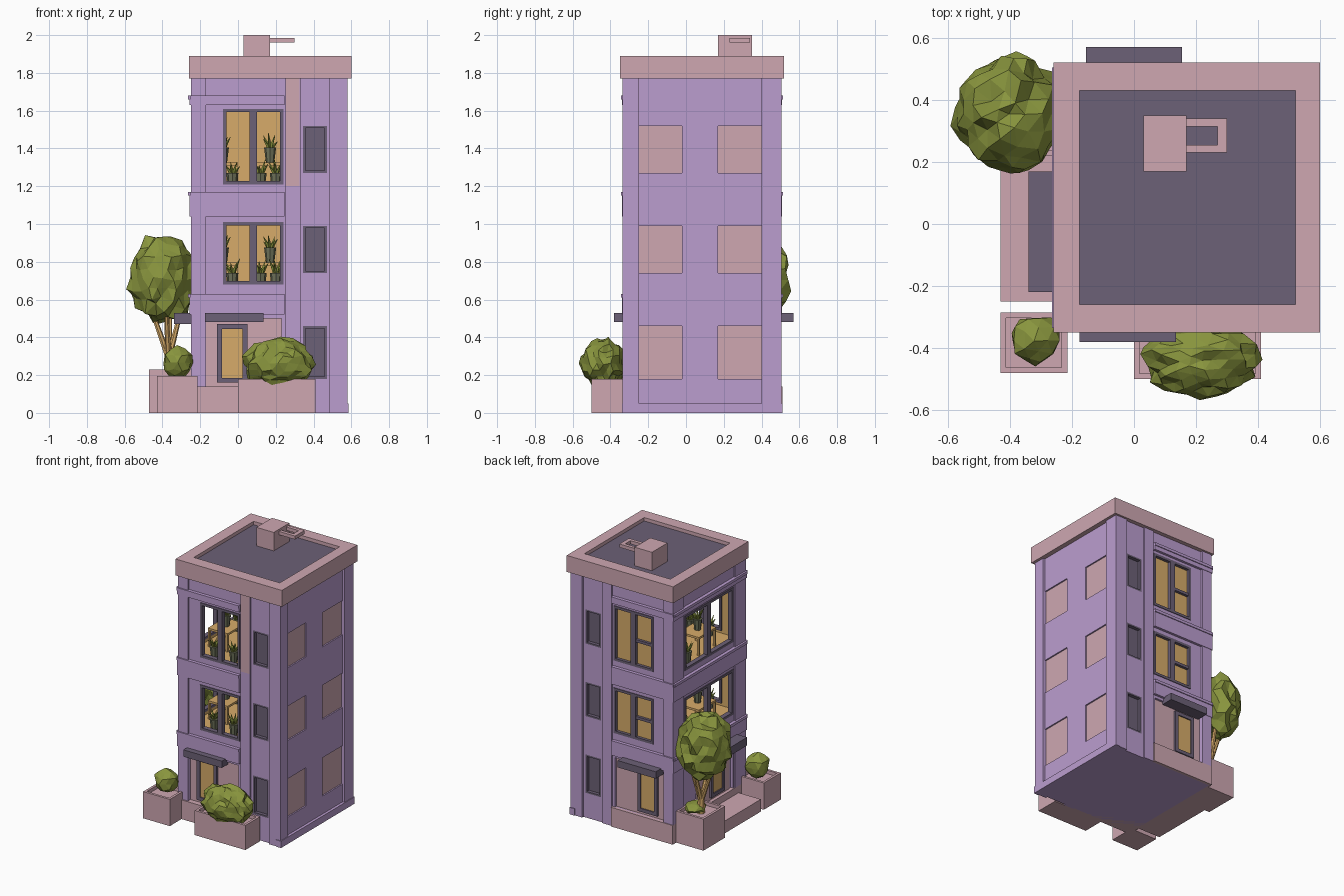
import bpy, bmesh, random, math
from mathutils import Matrix, Vector

if "Cube" in bpy.data.objects:
    bpy.data.objects.remove(bpy.data.objects["Cube"])

random.seed(4)


def mat(name, r, g, b):
    m = bpy.data.materials.new(name)
    m.diffuse_color = tuple((c / 255) ** 2.2 for c in (r, g, b)) + (1,)
    m.use_nodes = True
    m.node_tree.nodes["Principled BSDF"].inputs["Base Color"].default_value = m.diffuse_color
    return m


PURPLE = mat("lilac wall", 186, 156, 206)
PINK = mat("dusty pink stone", 205, 166, 176)
DARK = mat("dark slate", 108, 97, 118)
AMBER = mat("amber interior", 214, 170, 105)
GREEN = mat("leaf green", 136, 148, 64)
POT = mat("pot grey green", 112, 116, 92)


def finish(name, bm, m):
    me = bpy.data.meshes.new(name)
    bm.to_mesh(me)
    bm.free()
    me.materials.append(m)
    ob = bpy.data.objects.new(name, me)
    bpy.context.collection.objects.link(ob)
    return ob


def boxes(name, items, m):
    """One object made of boxes (x0, x1, y0, y1, z0, z1)."""
    bm = bmesh.new()
    for x0, x1, y0, y1, z0, z1 in items:
        mx = Matrix.Translation(((x0 + x1) / 2, (y0 + y1) / 2, (z0 + z1) / 2))
        mx = mx @ Matrix.Diagonal((abs(x1 - x0), abs(y1 - y0), z1 - z0, 1))
        bmesh.ops.create_cube(bm, size=1, matrix=mx)
    return finish(name, bm, m)


def on(side, u0, u1, d0, d1, z0, z1):
    """Box on a facade: u along the wall, d outward from the wall plane."""
    if side == "front":
        return (u0, u1, -0.32 - d1, -0.32 - d0, z0, z1)
    if side == "back":
        return (u0, u1, 0.49 + d0, 0.49 + d1, z0, z1)
    if side == "left":
        return (-0.24 - d1, -0.24 - d0, u0, u1, z0, z1)
    return (0.565 + d0, 0.565 + d1, u0, u1, z0, z1)


def frame(side, u0, u1, z0, z1, t=0.018, mid=None, d=(-0.03, 0.005)):
    a = [on(side, u0, u0 + t, *d, z0, z1), on(side, u1 - t, u1, *d, z0, z1),
         on(side, u0 + t, u1 - t, *d, z0, z0 + t), on(side, u0 + t, u1 - t, *d, z1 - t, z1)]
    if mid is not None:
        a.append(on(side, mid - 0.02, mid + 0.02, *d, z0 + t, z1 - t))
    return a


big = [(0.68, 1.01), (1.21, 1.61)]               # main window heights
small = [(0.18, 0.46), (0.74, 0.99), (1.27, 1.52)]  # side window heights
bay = {"front": (-0.08, 0.24), "back": (-0.08, 0.24), "left": (-0.2, 0.36)}
rooms = [(0.66, 1.03), (1.19, 1.63)]

# body with rooms and openings cut out
body = boxes("building_body", [(-0.24, 0.565, -0.32, 0.49, 0, 1.8)], PURPLE)
body.data.materials.append(AMBER)
room_cut = boxes("room_cutter", [(-0.21, 0.26, -0.30, 0.45, a, b) for a, b in rooms], PURPLE)
holes = []
for s, (u0, u1) in bay.items():
    depth = -0.02 if s == "back" else -0.08
    holes += [on(s, u0, u1, depth, 0.1, a, b) for a, b in big]
    lo = -0.18 if s != "left" else -0.2
    holes.append(on(s, lo, 0.23, -0.02, 0.1, 0.14, 0.5))
for a, b in small:
    holes += [on(s, 0.345, 0.47, -0.03, 0.1, a, b) for s in ("front", "back")]
    holes += [on("right", u, u + 0.23, -0.015, 0.1, a, b) for u in (-0.25, 0.17)]
hole_cut = boxes("opening_cutter", holes, PURPLE)
bpy.context.view_layer.objects.active = body
for c in (room_cut, hole_cut):
    c.hide_render = True
    md = body.modifiers.new("cut", "BOOLEAN")
    md.operation, md.solver, md.object = "DIFFERENCE", "EXACT", c
    bpy.ops.object.modifier_apply(modifier=md.name)
    bpy.data.objects.remove(c)
for p in body.data.polygons:
    x, y, z = p.center
    inside = -0.215 < x < 0.265 and -0.305 < y < 0.455 and any(a - .01 < z < b + .01 for a, b in rooms)
    p.material_index = 1 if inside else 0

# corner piers, bay bands and wall strips
trim = [(-0.25, -0.17, -0.335, -0.3, 0.14, 1.77), (-0.25, -0.22, -0.335, -0.21, 0.14, 1.77),
        (-0.25, -0.17, 0.47, 0.505, 0.14, 1.77), (-0.25, -0.22, 0.38, 0.505, 0.14, 1.77)]
for s in ("front", "back"):
    trim += [on(s, 0.485, 0.58, -0.02, 0.015, 0, 1.77), on(s, 0.25, 0.33, -0.02, 0.01, 0, 1.77)]
for u0, u1 in ((-0.335, -0.25), (0.4, 0.505)):
    trim.append(on("right", u0, u1, -0.02, 0.015, 0, 1.77))
trim += [on("right", -0.34, 0.51, -0.02, 0.02, 0, 0.05)]
for z0, z1 in ((0.52, 0.63), (1.04, 1.17), (1.63, 1.68)):
    for s, (u0, u1) in {"front": (-0.255, 0.245), "back": (-0.255, 0.245), "left": (-0.335, 0.505)}.items():
        trim.append(on(s, u0, u1, -0.01, 0.018, z0, z1))
        trim.append(on(s, u0, u1, -0.01, 0.024, z1 - 0.02, z1))
boxes("wall_trim", trim, PURPLE)
boxes("front_strip", [on("front", 0.255, 0.325, 0.008, 0.014, 1.2, 1.77)], PINK)

# blank panels, narrow dark windows and entrance panels
boxes("blank_windows", [on("right", u, u + 0.23, -0.018, -0.01, a, b)
                        for a, b in small for u in (-0.25, 0.17)], PINK)
dark, panel, glow = [], [], []
for s in ("front", "back"):
    for a, b in small:
        dark += [on(s, 0.345, 0.47, -0.033, -0.025, a, b)] + frame(s, 0.345, 0.47, a, b, 0.012, None, (-0.03, 0.0))
boxes("narrow_windows", dark, DARK)

# big window frames, doors and awnings
frames = []
for s, (u0, u1) in bay.items():
    for a, b in big:
        mid = (u0 + u1) / 2
        frames += frame(s, u0, u1, a, b, mid=mid)
        if s == "back":
            frames.append(on(s, u0, mid, -0.02, 0.003, a * 0.55 + b * 0.45, a * 0.55 + b * 0.45 + 0.02))
            glow.append(on(s, u0, u1, -0.024, -0.016, a, b))
    panel.append(on(s, -0.18, 0.23, -0.024, -0.015, 0.14, 0.5))
    frames += frame(s, -0.11, 0.05, 0.16, 0.47, 0.025, d=(-0.02, 0.0))
    glow.append(on(s, -0.09, 0.03, -0.018, -0.008, 0.17, 0.46))
boxes("window_and_door_frames", frames, DARK)
boxes("entrance_panels", panel, PINK)
boxes("lit_panes", glow, AMBER)
boxes("awnings", [(-0.175, 0.135, -0.38, -0.31, 0.48, 0.53), (-0.155, 0.155, 0.48, 0.57, 0.48, 0.53),
                  (-0.34, -0.23, -0.22, 0.17, 0.47, 0.53)], DARK)

# stone base and side step
boxes("stone_base", [(-0.25, 0.25, -0.345, 0.51, 0, 0.14), (-0.43, -0.24, -0.25, 0.23, 0, 0.09)], PINK)

# parapet and roof deck
boxes("parapet", [(-0.26, 0.6, -0.35, -0.26, 1.77, 1.89), (-0.26, 0.6, 0.43, 0.52, 1.77, 1.89),
                  (-0.26, -0.175, -0.26, 0.43, 1.77, 1.89), (0.52, 0.6, -0.26, 0.43, 1.77, 1.89)], PINK)
boxes("roof_deck", [(-0.18, 0.525, -0.265, 0.435, 1.79, 1.865)], DARK)

# rooftop vent with open bracket
boxes("roof_vent", [(0.03, 0.17, 0.17, 0.35, 1.86, 2.0), (0.15, 0.3, 0.23, 0.255, 1.96, 1.985),
                    (0.15, 0.3, 0.315, 0.34, 1.96, 1.985), (0.27, 0.3, 0.255, 0.315, 1.96, 1.985)], PINK)


def planter(name, x0, x1, y0, y1, h):
    t = 0.018
    boxes(name, [(x0, x1, y0, y0 + t, 0, h), (x0, x1, y1 - t, y1, 0, h), (x0, x0 + t, y0 + t, y1 - t, 0, h),
                 (x1 - t, x1, y0 + t, y1 - t, 0, h), (x0 + t, x1 - t, y0 + t, y1 - t, 0, h - 0.025)], PINK)


planter("left_planter", -0.43, -0.215, -0.48, -0.285, 0.195)
planter("right_planter", 0.0, 0.41, -0.5, -0.33, 0.18)
planter("tree_planter", -0.47, -0.245, 0.22, 0.47, 0.23)


def foliage(name, c, r, sub=3):
    """Ragged flat-faced leaf ball."""
    bm = bmesh.new()
    bmesh.ops.create_icosphere(bm, subdivisions=sub, radius=1)
    for v in bm.verts:
        k = random.uniform(0.82, 1.06)
        w = Vector([random.uniform(-0.04, 0.04) for _ in range(3)])
        v.co = Vector(c) + Vector([(a * k + e) * b for a, b, e in zip(v.co, r, w)])
    return finish(name, bm, GREEN)


foliage("tree_crown", (-0.4, 0.35, 0.71), (0.19, 0.2, 0.24))
foliage("right_bush", (0.215, -0.44, 0.26), (0.19, 0.12, 0.145))
foliage("left_bush", (-0.32, -0.375, 0.265), (0.085, 0.085, 0.09), 2)
foliage("tree_underplant", (-0.33, 0.36, 0.24), (0.07, 0.08, 0.04), 2)


def rod(bm, a, b, r0, r1, n=7):
    a, b = Vector(a), Vector(b)
    mx = Matrix.Translation((a + b) / 2) @ (b - a).to_track_quat("Z", "Y").to_matrix().to_4x4()
    bmesh.ops.create_cone(bm, cap_ends=True, segments=n, radius1=r0, radius2=r1, depth=(b - a).length, matrix=mx)


# forked tree trunk
bm = bmesh.new()
rod(bm, (-0.365, 0.35, 0.2), (-0.37, 0.35, 0.36), 0.028, 0.02)
for dx, dy in ((-0.09, 0.0), (0.07, 0.03), (-0.01, -0.08), (0.01, 0.07)):
    rod(bm, (-0.367, 0.35, 0.29), (-0.37 + dx, 0.35 + dy, 0.55), 0.018, 0.011)
finish("tree_trunk", bm, AMBER)

# tables, pots and house plants in the two open rooms
tables, pots, plants = [], bmesh.new(), bmesh.new()
for zf, _ in rooms:
    for x0, x1, y0, y1 in ((-0.16, 0.0, -0.12, 0.08), (0.1, 0.24, 0.15, 0.4)):
        tables.append((x0, x1, y0, y1, zf + 0.12, zf + 0.135))
        tables += [(x, x + 0.015, y, y + 0.015, zf, zf + 0.12) for x in (x0, x1 - 0.015) for y in (y0, y1 - 0.015)]
    for x, y, h in ((-0.03, -0.23, 0), (0.12, -0.22, 0), (0.2, -0.2, 0), (-0.15, 0.2, 0),
                    (-0.08, -0.02, 0.135), (0.17, 0.25, 0.135)):
        z = zf + h
        rod(pots, (x, y, z), (x, y, z + 0.08), 0.022, 0.032, 8)
        for i in range(7):
            a = i * math.tau / 7
            rod(plants, (x, y, z + 0.07), (x + 0.04 * math.cos(a), y + 0.04 * math.sin(a), z + random.uniform(0.11, 0.16)),
                0.014, 0.001, 4)
boxes("tables", tables, AMBER)
finish("plant_pots", pots, POT)
finish("house_plants", plants, GREEN)
